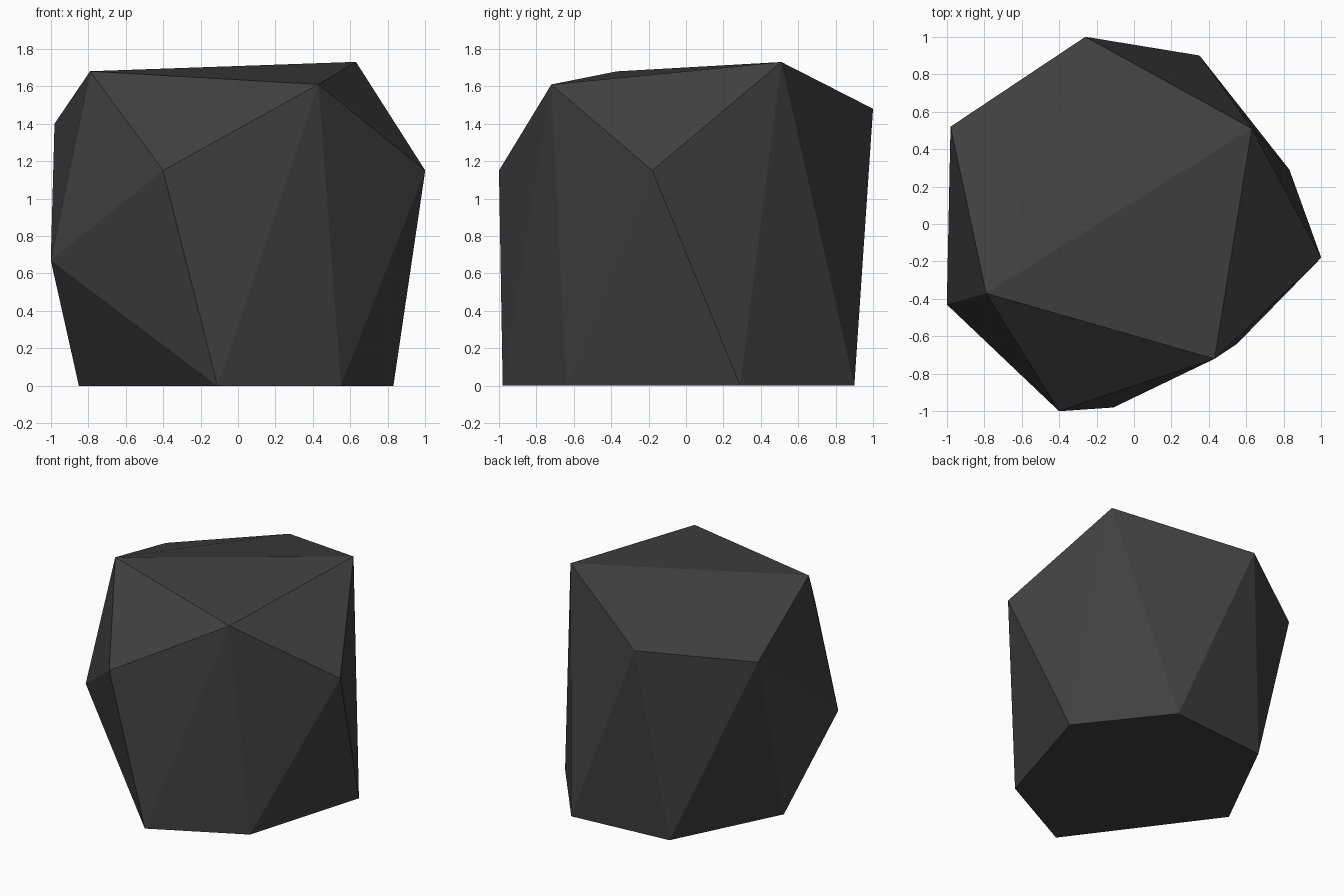
import bpy
import bmesh

# Remove the default object
default_cube = bpy.data.objects.get("Cube")
if default_cube:
    bpy.data.objects.remove(default_cube, do_unlink=True)


def make_material(name, color):
    material = bpy.data.materials.new(name)
    material.use_nodes = True
    material.diffuse_color = color
    shader = material.node_tree.nodes["Principled BSDF"]
    shader.inputs["Base Color"].default_value = color
    shader.inputs["Roughness"].default_value = 0.9
    return material


def make_rock(name, corners, material):
    """Wrap a faceted convex boulder around its corner points."""
    bm = bmesh.new()
    for corner in corners:
        bm.verts.new(corner)
    bmesh.ops.convex_hull(bm, input=bm.verts[:])
    # Merge the coplanar triangles of the flat underside
    bmesh.ops.dissolve_limit(bm, angle_limit=0.005,
                             verts=bm.verts[:], edges=bm.edges[:])
    bmesh.ops.recalc_face_normals(bm, faces=bm.faces[:])
    mesh = bpy.data.meshes.new(name)
    bm.to_mesh(mesh)
    bm.free()
    mesh.materials.append(material)
    rock = bpy.data.objects.new(name, mesh)
    bpy.context.scene.collection.objects.link(rock)
    return rock


# Footprint on the ground
base_ring = [(x, y, 0) for x, y in (
    (-0.11, -0.98), (0.55, -0.64), (0.83, 0.29),
    (0.35, 0.9), (-0.44, 0.83), (-0.85, 0.02))]

# Bulging shoulder corners
shoulder_ring = [(1, -0.18, 1.15), (-0.26, 1, 1.48), (-0.98, 0.52, 1.4),
                 (-1, -0.43, 0.67), (-0.4, -1, 1.15)]

# Crown corners
crown = [(0.63, 0.51, 1.73), (0.43, -0.72, 1.61), (-0.79, -0.37, 1.68)]

stone = make_material("dark grey stone", (0.052, 0.052, 0.052, 1))
make_rock("boulder", base_ring + shoulder_ring + crown, stone)
